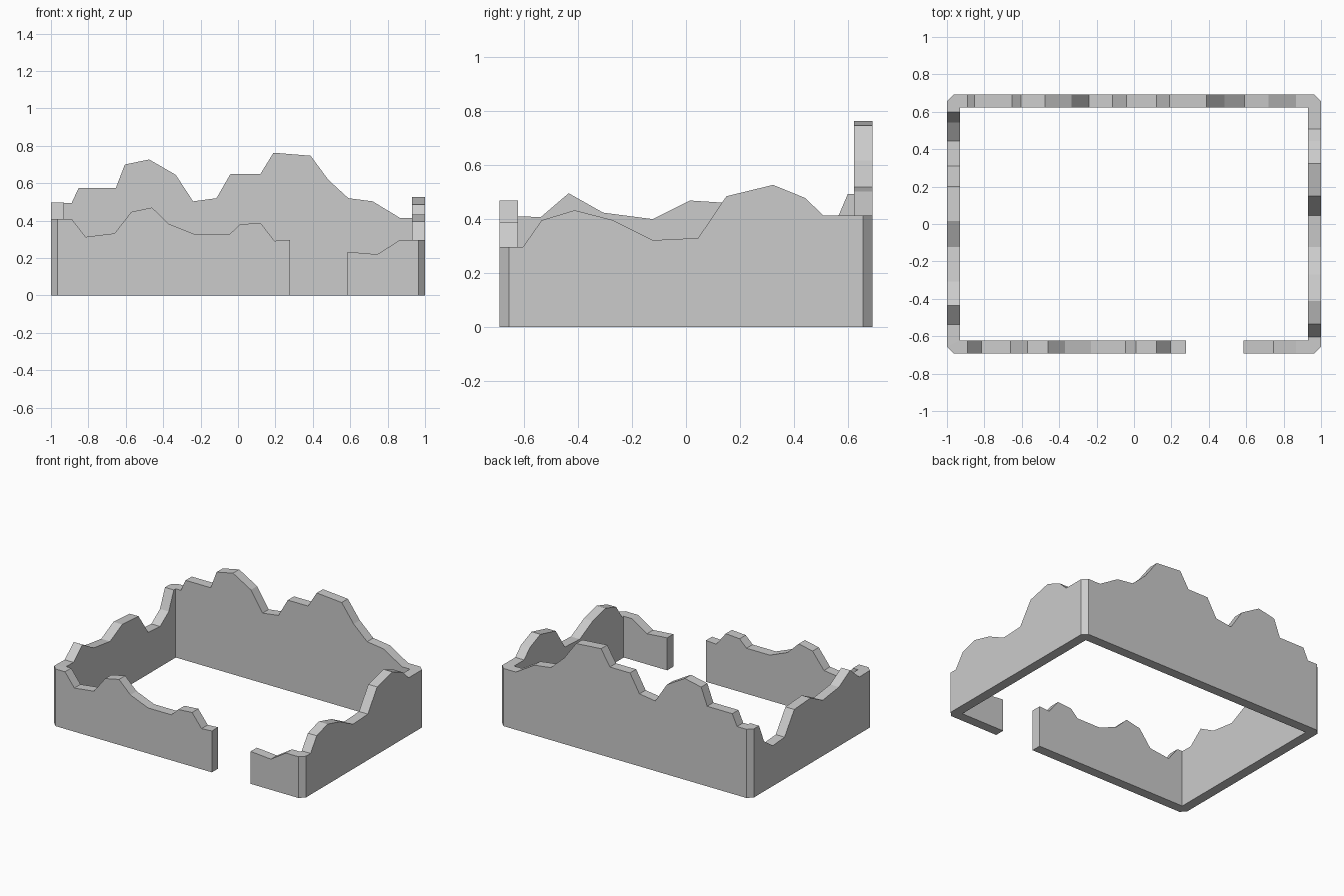
import bpy
import bmesh

cube = bpy.data.objects.get("Cube")
if cube:
    bpy.data.objects.remove(cube)

HX, HY = 1.0, 0.692      # outer half sizes
THICK, CUT = 0.07, 0.035  # wall thickness and corner chamfer

# Ragged top edges: (position along the wall, height)
front_right = [(0.585, 0.233), (0.745, 0.22), (0.865, 0.296)]
left_side = [(-0.605, 0.296), (-0.535, 0.396), (-0.413, 0.433), (-0.27, 0.396),
             (-0.123, 0.322), (0.045, 0.33), (0.15, 0.485), (0.323, 0.527),
             (0.443, 0.478), (0.508, 0.414)]
back = [(0.867, 0.414), (0.72, 0.503), (0.59, 0.52), (0.483, 0.618), (0.388, 0.747),
        (0.19, 0.763), (0.12, 0.65), (-0.04, 0.65), (-0.115, 0.52), (-0.24, 0.503),
        (-0.333, 0.645), (-0.475, 0.727), (-0.605, 0.70), (-0.653, 0.575),
        (-0.852, 0.575), (-0.89, 0.493)]
right_side = [(0.6, 0.493), (0.543, 0.36), (0.445, 0.29), (0.31, 0.3), (0.2, 0.457),
              (0.015, 0.469), (-0.123, 0.4), (-0.307, 0.424), (-0.435, 0.496),
              (-0.538, 0.408)]
front_left = [(-0.89, 0.41), (-0.815, 0.313), (-0.66, 0.332), (-0.57, 0.447),
              (-0.46, 0.47), (-0.37, 0.383), (-0.23, 0.327), (-0.045, 0.327),
              (0.01, 0.38), (0.12, 0.388), (0.195, 0.292), (0.277, 0.297)]


def along_x(profile, side):
    """Stations (outer, inner, height) of a wall on the front or back."""
    return [((x, side * HY), (x, side * (HY - THICK)), z) for x, z in profile]


def along_y(profile, side):
    """Stations of a wall on the left or right."""
    return [((side * HX, y), (side * (HX - THICK), y), z) for y, z in profile]


def corner(sx, sy, z, from_x_wall):
    """Two stations of a chamfered corner sharing one inner point."""
    inner = (sx * (HX - THICK), sy * (HY - THICK))
    pair = [((sx * (HX - CUT), sy * HY), inner, z), ((sx * HX, sy * (HY - CUT)), inner, z)]
    return pair if from_x_wall else pair[::-1]


stations = (along_x(front_right, -1) + corner(1, -1, 0.296, True)
            + along_y(left_side, 1) + corner(1, 1, 0.414, False)
            + along_x(back, 1) + corner(-1, 1, 0.493, True)
            + along_y(right_side, -1) + corner(-1, -1, 0.41, False)
            + along_x(front_left, -1))

# Sweep the wall section around the enclosure
bm = bmesh.new()
rings = []
for outer, inner, z in stations:
    rings.append([bm.verts.new((*p, h)) for p, h in
                  ((outer, 0), (outer, z), (inner, z), (inner, 0))])
for a, b in zip(rings, rings[1:]):
    for i in range(4):
        j = (i + 1) % 4
        bm.faces.new((a[i], b[i], b[j], a[j]))
# Close the two ends at the gateway
bm.faces.new(rings[0])
bm.faces.new(rings[-1][::-1])
bmesh.ops.remove_doubles(bm, verts=bm.verts, dist=0.0005)
bmesh.ops.recalc_face_normals(bm, faces=bm.faces)

mesh = bpy.data.meshes.new("broken_wall")
bm.to_mesh(mesh)
bm.free()
wall = bpy.data.objects.new("broken_wall", mesh)
bpy.context.collection.objects.link(wall)

# Plain stone grey
stone = bpy.data.materials.new("stone_grey")
stone.use_nodes = True
color = (0.6, 0.6, 0.6, 1)
stone.diffuse_color = color
stone.node_tree.nodes["Principled BSDF"].inputs["Base Color"].default_value = color
mesh.materials.append(stone)
